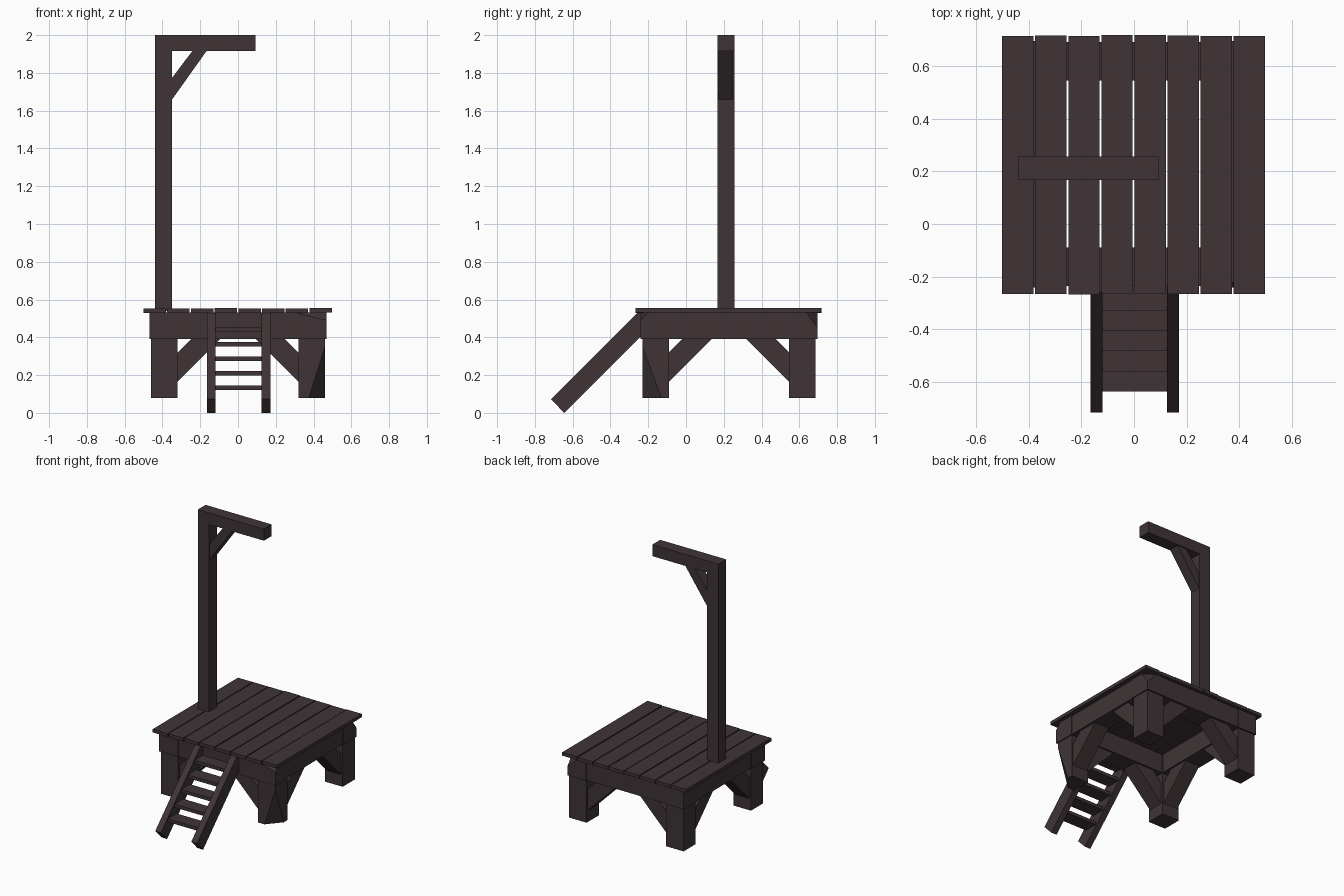
import bpy, bmesh, random
from mathutils import Vector

if "Cube" in bpy.data.objects:
    bpy.data.objects.remove(bpy.data.objects["Cube"])

random.seed(4)
wood = bpy.data.materials.new("dark_wood")
wood.diffuse_color = (0.05, 0.034, 0.037, 1)
wood.use_nodes = True
wood.node_tree.nodes["Principled BSDF"].inputs["Base Color"].default_value = wood.diffuse_color


def finish(name, bm):
    bmesh.ops.recalc_face_normals(bm, faces=bm.faces)
    me = bpy.data.meshes.new(name)
    bm.to_mesh(me)
    bm.free()
    ob = bpy.data.objects.new(name, me)
    me.materials.append(wood)
    bpy.context.collection.objects.link(ob)
    return ob


def box(name, x, y, z, chips=()):
    """Box from axis ranges; each chip is three points of a plane cutting off a corner."""
    bm = bmesh.new()
    bmesh.ops.create_cube(bm, size=1)
    for v in bm.verts:
        v.co = [r[0] if c < 0 else r[1] for c, r in zip(v.co, (x, y, z))]
    mid = Vector([sum(r) / 2 for r in (x, y, z)])
    for chip in chips:
        a, b, c = map(Vector, chip)
        n = (b - a).cross(c - a).normalized()
        if n.dot(mid - a) > 0:
            n = -n
        bmesh.ops.bisect_plane(bm, geom=bm.verts[:] + bm.edges[:] + bm.faces[:],
                               plane_co=a, plane_no=n, clear_outer=True)
        bmesh.ops.holes_fill(bm, edges=[e for e in bm.edges if e.is_boundary])
    return finish(name, bm)


def prism(name, pts, lo, hi, axis):
    """Extrude a profile: axis 'x' takes (y, z) points, axis 'y' takes (x, z) points."""
    def at(p, d):
        return (d, p[0], p[1]) if axis == 'x' else (p[0], d, p[1])
    bm = bmesh.new()
    a = [bm.verts.new(at(p, lo)) for p in pts]
    b = [bm.verts.new(at(p, hi)) for p in pts]
    bm.faces.new(a)
    bm.faces.new(b[::-1])
    for i in range(len(pts)):
        j = (i + 1) % len(pts)
        bm.faces.new((a[i], b[i], b[j], a[j]))
    return finish(name, bm)


# Deck planks, slightly uneven
for i in range(8):
    x = -0.5 + i * 0.1254
    dy, dz = random.uniform(-.002, .002), random.uniform(-.002, .002)
    box(f"deck_plank_{i+1}", (x, min(x + 0.119, 0.5)), (-0.265 + dy, 0.715 + dy),
        (0.53 + dz, 0.554 + dz))

# Legs, corner blocks and diagonal braces
for sx, side in ((-1, "left"), (1, "right")):
    for front, end in ((True, "front"), (False, "back")):
        x = sorted((sx * 0.32, sx * 0.46))
        y = (-0.23, -0.09) if front else (0.545, 0.685)
        leg_chip, block_chip = [], []
        if sx > 0 and front:
            leg_chip = [((.375, -.23, .08), (.46, -.13, .08), (.46, -.23, .35))]
            block_chip = [((.316, -.24, .527), (.47, -.24, .49), (.47, -.2, .532))]
        elif sx > 0:
            block_chip = [((.47, .635, .532), (.47, .695, .45), (.38, .695, .532))]
        tag = f"{end}_{side}"
        box(f"leg_{tag}", x, y, (0.08, 0.40), leg_chip)
        box(f"corner_block_{tag}", sorted((sx * 0.316, sx * 0.468)),
            (-0.24, -0.085) if front else (0.54, 0.695), (0.39, 0.532), block_chip)
        prof = [(-0.01, 0.155), (0.225, 0.39), (0.225, 0.41), (0.09, 0.41), (-0.01, 0.31)]
        prism(f"brace_across_{tag}", [(sx * (0.32 - p), z) for p, z in prof],
              y[0] + 0.012, y[1] - 0.012, 'y')
        inner, d = (y[1], 1) if front else (y[0], -1)
        prism(f"brace_along_{tag}", [(inner + d * p, z) for p, z in prof],
              x[0] + 0.012, x[1] - 0.012, 'x')

# Frame beams between the corner blocks
for name, y in (("front", (-0.235, -0.09)), ("back", (0.545, 0.69))):
    box(f"beam_{name}", (-0.32, 0.32), y, (0.392, 0.531))
for name, x in (("left", (-0.463, -0.32)), ("right", (0.32, 0.463))):
    box(f"beam_{name}", x, (-0.09, 0.545), (0.392, 0.531))

# Tall post with overhanging arm and brace
box("post", (-0.44, -0.35), (0.166, 0.256), (0.54, 1.916))
box("arm", (-0.44, 0.092), (0.166, 0.256), (1.916, 2.0))
prism("arm_brace", [(-0.352, 1.655), (-0.165, 1.918), (-0.24, 1.918), (-0.352, 1.77)],
      0.173, 0.249, 'y')

# Ladder stair
rail = [(-0.715, 0.073), (-0.645, 0.0), (-0.235, 0.41), (-0.235, 0.53), (-0.258, 0.53)]
for name, x in (("left", (-0.165, -0.119)), ("right", (0.125, 0.171))):
    prism(f"stair_rail_{name}", rail, *x, 'x')
for i in range(5):
    y, z = -0.636 + i * 0.077, 0.12 + i * 0.077
    box(f"stair_tread_{i+1}", (-0.125, 0.13), (y, y + 0.1), (z, z + 0.024))
